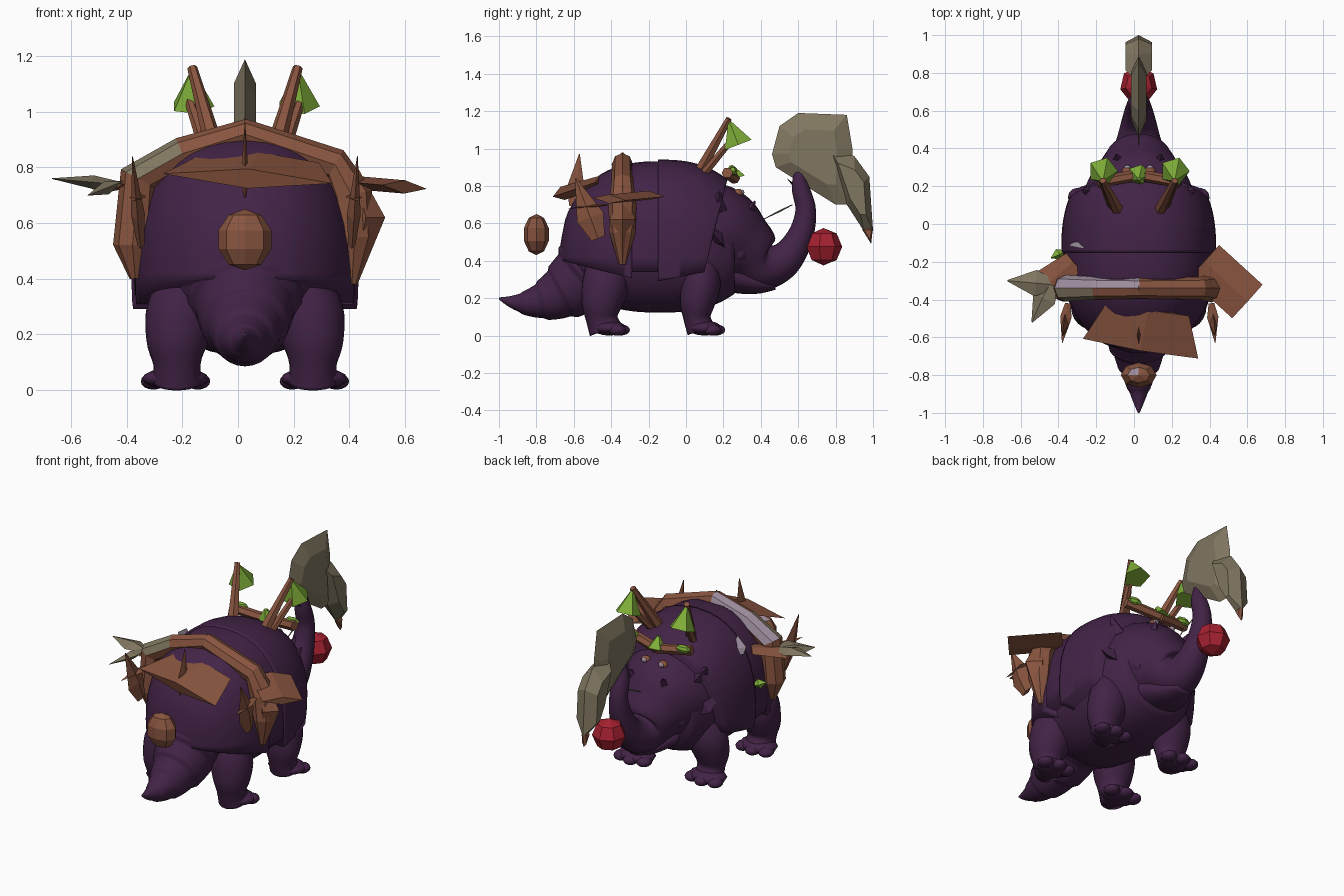
import bpy, bmesh, math
from mathutils import Vector

cube = bpy.data.objects.get("Cube")
if cube:
    bpy.data.objects.remove(cube, do_unlink=True)

MID = .025  # the body's mid plane
ACROSS = Vector((1, 0, 0))
ALONG = Vector((0, 1, 0))


def material(name, red_part, green_part, blue_part):
    colour = (red_part, green_part, blue_part, 1)
    mat = bpy.data.materials.new(name)
    mat.use_nodes = True
    mat.diffuse_color = colour
    shader = mat.node_tree.nodes["Principled BSDF"]
    shader.inputs["Base Color"].default_value = colour
    shader.inputs["Roughness"].default_value = .8
    return mat


purple = material("dark purple hide", .055, .017, .062)
brown = material("brown wood", .25, .09, .05)
stone = material("grey stone", .22, .185, .12)
lilac = material("pale lilac", .33, .26, .33)
green = material("leaf green", .21, .42, .04)
red = material("red gem", .38, .015, .03)


def finish(name, bm, mat, smooth):
    bmesh.ops.recalc_face_normals(bm, faces=bm.faces)
    for face in bm.faces:
        face.smooth = smooth
    mesh = bpy.data.meshes.new(name)
    bm.to_mesh(mesh)
    bm.free()
    mesh.materials.append(mat)
    part = bpy.data.objects.new(name, mesh)
    bpy.context.collection.objects.link(part)
    return part


def spline(rows, steps):
    """Smoothly interpolate rows of position and radius."""
    result = []
    last = len(rows) - 1
    for i in range(last):
        before, start = rows[max(i - 1, 0)], rows[i]
        end, after = rows[i + 1], rows[min(i + 2, last)]
        for step in range(steps):
            t = step / steps
            row = []
            for a, b, c, d in zip(before, start, end, after):
                curve = 2 * a - 5 * b + 4 * c - d + t * (3 * (b - c) + d - a)
                row.append(b + t * (c - a + t * curve) / 2)
            result.append(row)
    return result + [rows[last]]


def tube(name, rows, mat, sides=24, steps=4, flat=1, ref=ACROSS, boxy=1, cuts=()):
    """Loft rings along rows of (x, y, z, radius); one step gives a faceted part."""
    smooth = steps > 1
    if smooth:
        rows = spline(rows, steps)
    centres = [Vector(row[:3]) for row in rows]
    bm = bmesh.new()
    rings = []
    for i, centre in enumerate(centres):
        ahead = centres[min(i + 1, len(rows) - 1)]
        behind = centres[max(i - 1, 0)]
        tangent = (ahead - behind).normalized()
        u = (ref - tangent * ref.dot(tangent)).normalized()
        v = tangent.cross(u) * flat
        ring = []
        for k in range(sides):
            angle = math.tau * k / sides
            c, s = [math.copysign(abs(w) ** boxy, w) for w in (math.cos(angle), math.sin(angle))]
            ring.append(bm.verts.new(centre + (u * c + v * s) * rows[i][3]))
        rings.append(ring)
    for near, far in zip(rings, rings[1:]):
        for k in range(sides):
            following = (k + 1) % sides
            bm.faces.new((near[k], near[following], far[following], far[k]))
    bm.faces.new(rings[0])
    bm.faces.new(rings[-1])
    for point, normal in cuts:
        everything = bm.verts[:] + bm.edges[:] + bm.faces[:]
        bmesh.ops.bisect_plane(bm, geom=everything, plane_co=point, plane_no=normal, clear_inner=True)
        bmesh.ops.holes_fill(bm, edges=[edge for edge in bm.edges if edge.is_boundary])
    return finish(name, bm, mat, smooth)


def spike(name, start, tip, width, mat, flat=.3, ref=ACROSS):
    """Four-sided lens-shaped blade, widest a third of the way along."""
    start, tip = Vector(start), Vector(tip)
    middle = start.lerp(tip, .35)
    rows = [(*start, width / 2), (*middle, width), (*tip, width / 20)]
    tube(name, rows, mat, sides=4, steps=1, flat=flat, ref=ref)


def slab(name, outline, thickness, mat):
    """Upright blade on the mid plane with sharp rim and raised flat cheeks."""
    bm = bmesh.new()
    rim = [bm.verts.new((MID, y, z)) for y, z in outline]
    centre = sum((vert.co for vert in rim), Vector()) / len(rim)
    for side in (thickness, -thickness):
        cheek = [bm.verts.new(centre.lerp(vert.co, .6) + ACROSS * side) for vert in rim]
        bm.faces.new(cheek)
        for k, vert in enumerate(rim):
            bm.faces.new((rim[k - 1], vert, cheek[k], cheek[k - 1]))
    finish(name, bm, mat, False)


def ball(name, centre, size, mat, segments=12, smooth=True):
    bm = bmesh.new()
    bmesh.ops.create_uvsphere(bm, u_segments=segments, v_segments=segments * 2 // 3, radius=1)
    bmesh.ops.scale(bm, vec=size, verts=bm.verts)
    bmesh.ops.translate(bm, vec=centre, verts=bm.verts)
    return finish(name, bm, mat, smooth)


def dome(name, rear, front, scale, height, flat, cuts=(), count=12):
    """Slice of the barrel-shaped body between two distances along it."""
    rows = []
    for i in range(count + 1):
        y = rear + (front - rear) * i / count
        swell = 1 - abs((y + .14) / .54) ** 2.5
        rows.append((MID, y, height, scale * math.sqrt(max(swell, .001))))
    tube(name, rows, purple, sides=40, steps=2, flat=flat, boxy=.85, cuts=cuts)


def place(side, x, y, z):
    """Point mirrored about the mid plane."""
    return MID + side * x, y, z


# Body with overlapping shell bands, trimmed along their lower and front edges
dome("belly", -.6, .26, .34, .49, 1.08)
dome("rear_shell", -.68, -.29, .405, .42, 1.27, [((0, -.3, .31), (0, .25, 1))])
dome("middle_shell", -.31, -.12, .4, .42, 1.28, [((0, 0, .34), (0, 0, 1))])
dome("front_shell", -.15, .27, .41, .42, 1.27,
     [((0, 0, .32), (0, -.2, 1)), ((0, .23, .87), (0, -1, .25))])

# Tail: a curved taper with stepped rings
tail = []
for i in range(31):
    t = i / 30
    ridge = 1 + .1 * (t * 5 % 1)
    tail.append((MID, -.46 - .54 * t, .4 - .6 * t + .4 * t * t, .22 * (1.02 - t) * ridge))
tube("tail", tail, purple, steps=2)

# Head sweeping up into the nose horn
head = [(0, .52, .33), (.18, .51, .29), (.32, .44, .2), (.42, .37, .13), (.53, .41, .095),
        (.61, .53, .07), (.64, .67, .055), (.61, .8, .045), (.6, .94, .005)]
tube("head_and_horn", [(MID, *row) for row in head], purple, steps=6)
jaw = [(.18, .33, .19), (.36, .28, .12), (.48, .27, .05)]
tube("jaw", [(MID, *row) for row in jaw], purple, flat=.5)
spike("horn_barb", (MID, .62, .76), (MID, .54, .84), .035, purple)

# Paired face parts and legs
for side, label in ((1, "left"), (-1, "right")):
    ball(label + "_eye", place(side, .18, .28, .44), (.04, .045, .045), purple)
    ball(label + "_brow", place(side, .17, .27, .5), (.05, .08, .025), purple)
    spike(label + "_ear", place(side, .24, .2, .48), place(side, .36, .1, .6), .06, purple, .6)
    spike(label + "_head_spike", place(side, .2, .15, .64), place(side, .3, .18, .77), .06, purple, 1)
    spike(label + "_brow_spike", place(side, .09, .29, .59), place(side, .12, .37, .72), .05, purple, 1)
    for name, y, girth in (("hind", -.43, 1), ("front", .08, .85)):
        leg = [(.2, 0, .4, .1), (.23, 0, .28, .125), (.245, -.02, .17, .11),
               (.245, -.02, .09, .085), (.245, 0, .03, .09)]
        tube(f"{label}_{name}_leg", [(*place(side, x, y + lean, z), r) for x, lean, z, r in leg],
             purple, flat=girth)
        ball(f"{label}_{name}_foot", place(side, .25, y + .02, .04), (.12, .09, .04), purple)
        for toe in (-1, 0, 1):
            ball(f"{label}_{name}_toe", place(side, .25 + toe * .08, y + .08 - abs(toe) * .02, .03),
                 (.045, .05, .03), purple)

# Wooden belt arching over the back, weathered on one upper side
arch = [(-.37, .4, .02), (-.38, .52, .07), (-.36, .76, .07), (-.2, .85, .06), (MID, .92, .055),
        (.35, .81, .06), (.41, .7, .075), (.42, .55, .07), (.41, .38, .02)]
belt = tube("belt", [(x, -.34, z, r) for x, z, r in arch], brown, sides=8, steps=1, ref=ALONG)
belt.data.materials.append(lilac)
belt.data.materials.append(stone)
for face in belt.data.polygons:
    if face.center.x < 0 and face.normal.z > .25:
        if face.normal.y > .1:
            face.material_index = 1
        elif face.center.x < -.2:
            face.material_index = 2

# Blades standing out from the belt and the rear shell
tube("left_wing", [(.37, -.2, .75, .12), (.6, -.41, .73, .12)], brown, 4, 1, .2, ALONG)
tube("left_flare", [(.42, -.34, .8, .01), (.46, -.34, .62, .07), (.42, -.34, .38, .01)], brown, 4, 1)
tube("right_wing", [(-.32, -.2, .75, .06), (-.47, -.33, .73, .09)], brown, 4, 1, .2, ALONG)
for tip in ((-.67, -.3, .76), (-.54, -.52, .7)):
    spike("right_wing_tip", (-.44, -.32, .74), tip, .07, stone, .35, ALONG)
for x, lean in ((.41, .02), (-.35, -.03)):
    spike("side_blade", (x, -.47, .52), (x + lean, -.59, .84), .025, brown, 3)
    spike("side_barb", (x, -.42, .7), (x + lean, -.63, .68), .03, brown)
tube("rear_panel", [(MID + .05, -.45, .83, .22), (MID + .01, -.66, .76, .31)], brown, 4, 1, .12)
spike("rear_fin", (MID, -.6, .69), (MID, -.57, .97), .012, brown, 4)
spike("top_fin", (MID, -.34, .88), (MID, -.34, .98), .02, brown, 3)

# Tail knob with a pale patch on top, and red gem
knob = ball("tail_knob", (MID, -.8, .54), (.1, .07, .11), brown, 8, False)
knob.data.materials.append(lilac)
for face in knob.data.polygons:
    if face.normal.z > .5 and face.normal.y > 0 > face.normal.x:
        face.material_index = 1
ball("gem", (MID, .735, .475), (.1, .1, .1), red, 7, False)

# Stone blade beyond the horn
slab("stone_blade", [(.46, .97), (.5, 1.12), (.6, 1.19), (.86, 1.18), (.89, 1), (.88, .7), (.8, .7), (.48, .9)],
     .04, stone)
slab("stone_hook", [(.75, 1.02), (.9, .96), (.98, .85), (1, .56), (.95, .56), (.86, .7)], .07, stone)
slab("hook_tip", [(.94, .57), (1, .58), (.99, .49)], .015, brown)
spike("whisker", (MID, .57, .7), (MID, .37, .6), .005, stone, 1)

# Branches with leaves above the brow
for side in (1, -1):
    tube("branch", [(*place(side, .11, .07, .87), .035), (*place(side, .19, .23, 1.16), .018)], brown, 6, 1)
    tube("branch_fork", [(*place(side, .14, .09, .86), .025), (*place(side, .2, .24, 1.04), .018)],
         brown, 6, 1)
    tube("leaf", [(*place(side, .19, .28, 1.02), .08), (*place(side, .19, .23, 1.15), .005)], green, 5, 1)
    tube("brow_bar", [(*place(side, 0, .26, .84), .03), (*place(side, .22, .22, .87), .03)],
         brown, 6, 1, ref=ALONG)
    ball("brow_leaf", place(side, .18, .25, .88), (.05, .025, .025), green, 6, False)
    ball("forehead_mark", place(side, .06, .28, .76), (.03, .025, .025), brown)
    ball("forehead_spot", place(side, .06, .3, .765), (.018, .012, .015), lilac)
tube("middle_leaf", [(MID, .26, .84, .06), (MID, .24, .91, .01)], green, 5, 1)

# Stray shards on the right flank
spike("flank_leaf", (-.38, -.15, .56), (-.44, -.18, .58), .03, green, 1, ALONG)
spike("flank_chip", (-.31, -.1, .75), (-.27, -.13, .85), .05, lilac)
